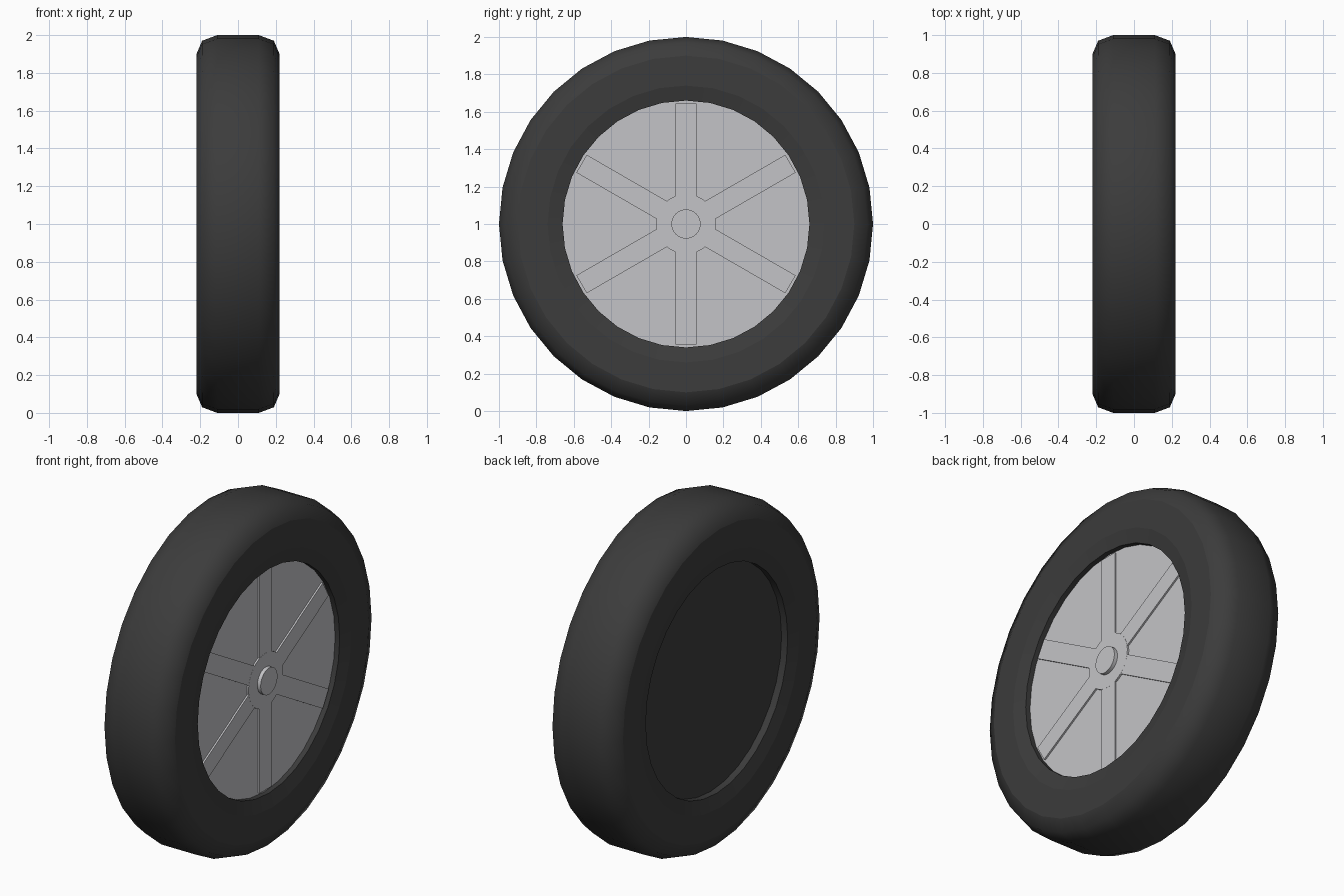
import bpy, bmesh, math
from mathutils import Matrix

if "Cube" in bpy.data.objects:
    bpy.data.objects.remove(bpy.data.objects["Cube"])

SEG = 32
CENTRE = Matrix.Translation((0, 0, 1))


def material(name, rgb):
    m = bpy.data.materials.new(name)
    m.diffuse_color = (*rgb, 1)
    m.use_nodes = True
    m.node_tree.nodes["Principled BSDF"].inputs["Base Color"].default_value = m.diffuse_color
    return m


RUBBER = material("dark rubber", (0.045, 0.045, 0.045))
SILVER = material("silver", (0.55, 0.55, 0.57))


def finish(name, bm, mat):
    bmesh.ops.recalc_face_normals(bm, faces=bm.faces)
    me = bpy.data.meshes.new(name)
    bm.to_mesh(me)
    bm.free()
    me.materials.append(mat)
    ob = bpy.data.objects.new(name, me)
    bpy.context.collection.objects.link(ob)
    return ob


def disc(name, r, x0, x1, mat, seg=SEG):
    """Flat cylinder along x, its sides smooth and its rims sharp."""
    bm = bmesh.new()
    m = CENTRE @ Matrix.Translation(((x0 + x1) / 2, 0, 0)) @ Matrix.Rotation(math.pi / 2, 4, 'Y')
    bmesh.ops.create_cone(bm, cap_ends=True, segments=seg, radius1=r, radius2=r,
                          depth=x1 - x0, matrix=m)
    for f in bm.faces:
        f.smooth = len(f.verts) == 4
    for e in bm.edges:
        e.smooth = e.calc_face_angle(0) < 0.7
    return finish(name, bm, mat)


# Tyre: closed profile (x, radius) revolved around the x axis
half = [(0.20, 0.66), (0.22, 0.74), (0.22, 0.90), (0.19, 0.97), (0.11, 1.0)]
profile = half + [(-x, r) for x, r in reversed(half)]
SHARP = {0, 1, 2, 7, 8, 9}
n = len(profile)
bm = bmesh.new()
rings = []
for i in range(SEG):
    a = 2 * math.pi * i / SEG
    rings.append([bm.verts.new((x, r * math.sin(a), 1 + r * math.cos(a))) for x, r in profile])
for i in range(SEG):
    p, q = rings[i], rings[(i + 1) % SEG]
    for j in range(n):
        k = (j + 1) % n
        bm.faces.new((p[j], p[k], q[k], q[j])).smooth = True
    for j in SHARP:
        bm.edges.get((p[j], q[j])).smooth = False
finish("tyre", bm, RUBBER)

# Wheel discs: dark back plate and silver front plate
disc("back_plate", 0.66, -0.16, 0.0, RUBBER)
disc("front_plate", 0.66, 0.0, 0.17, SILVER)

# Six shallow spokes
bm = bmesh.new()
for i in range(6):
    m = (CENTRE @ Matrix.Rotation(i * math.pi / 3, 4, 'X')
         @ Matrix.Translation((0.17, 0, 0.3725)) @ Matrix.Diagonal((0.02, 0.11, 0.545, 1)))
    bmesh.ops.create_cube(bm, size=1, matrix=m)
finish("spokes", bm, SILVER)

# Hub and axle cap
disc("hub", 0.16, 0.16, 0.1805, SILVER)
disc("axle_cap", 0.078, 0.16, 0.202, SILVER)
